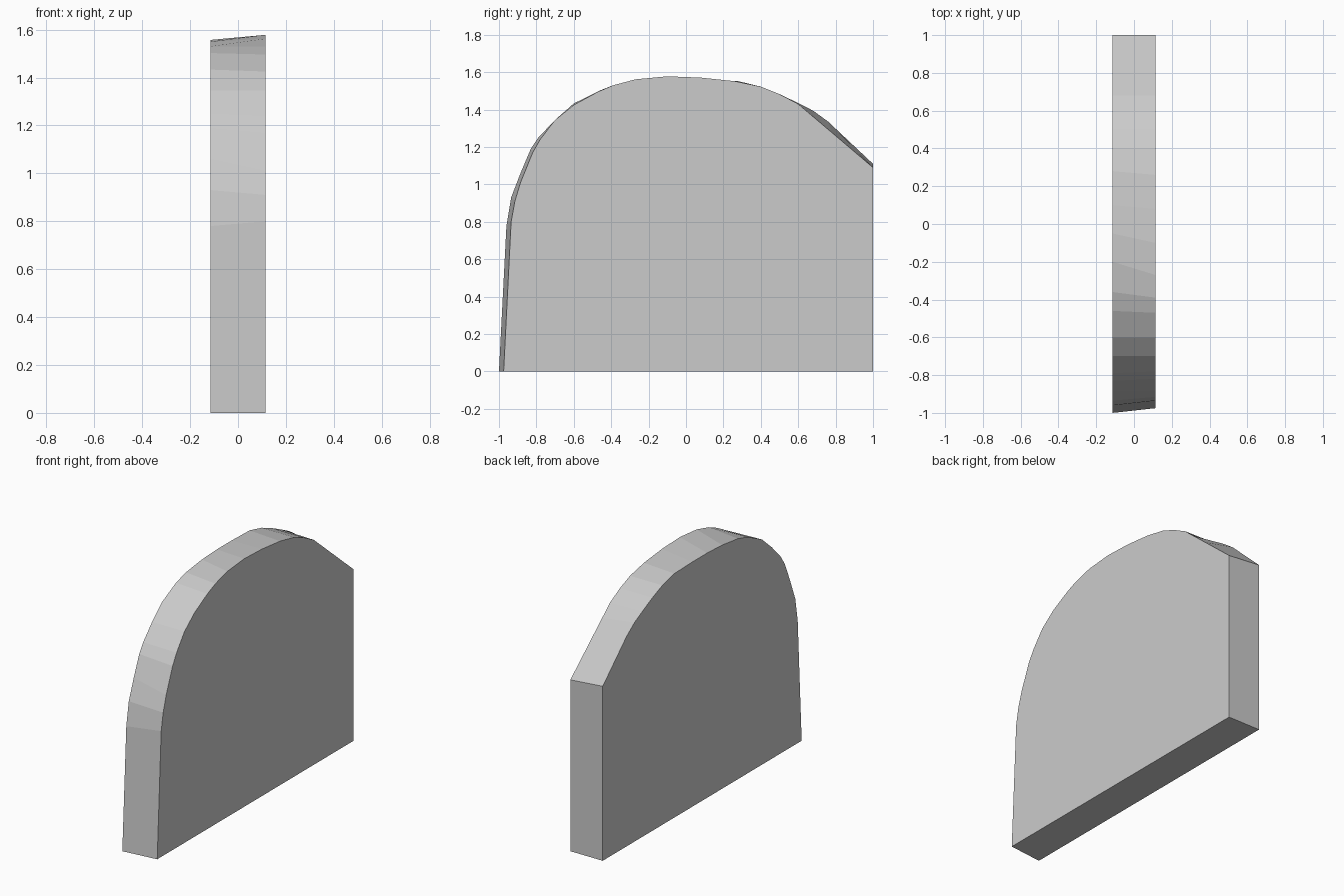
import bpy, bmesh

HALF = 0.114  # half thickness of the slab

# (y, z) outlines of the two slightly different flat sides
left_side = [(-1.0, 0), (-0.96, 0.78), (-0.935, 0.93), (-0.885, 1.06), (-0.83, 1.19),
             (-0.79, 1.25), (-0.70, 1.345), (-0.60, 1.433), (-0.46, 1.502), (-0.36, 1.53),
             (-0.20, 1.55), (-0.05, 1.557), (0.10, 1.557), (0.28, 1.552), (0.40, 1.523),
             (0.50, 1.483), (0.60, 1.435), (0.68, 1.394), (0.76, 1.336), (1.0, 1.11), (1.0, 0)]
right_side = [(-0.975, 0), (-0.935, 0.80), (-0.915, 0.91), (-0.885, 1.01), (-0.82, 1.17),
              (-0.78, 1.24), (-0.70, 1.345), (-0.60, 1.425), (-0.47, 1.496), (-0.39, 1.53),
              (-0.27, 1.562), (-0.10, 1.578), (0.08, 1.571), (0.26, 1.552), (0.40, 1.523),
              (0.50, 1.483), (0.60, 1.43), (0.68, 1.362), (0.78, 1.277), (1.0, 1.09), (1.0, 0)]

# Slab: two flat sides joined by a rim that follows both outlines
bm = bmesh.new()
a = [bm.verts.new((-HALF, y, z)) for y, z in left_side]
b = [bm.verts.new((HALF, y, z)) for y, z in right_side]
bm.faces.new(a)
bm.faces.new(b)
n = len(a)
for i in range(n):
    j = (i + 1) % n
    bm.faces.new((a[i], a[j], b[j], b[i]))
bmesh.ops.recalc_face_normals(bm, faces=bm.faces)

mesh = bpy.data.meshes.new("arched_slab")
bm.to_mesh(mesh)
bm.free()
slab = bpy.data.objects.new("arched_slab", mesh)
bpy.context.collection.objects.link(slab)
